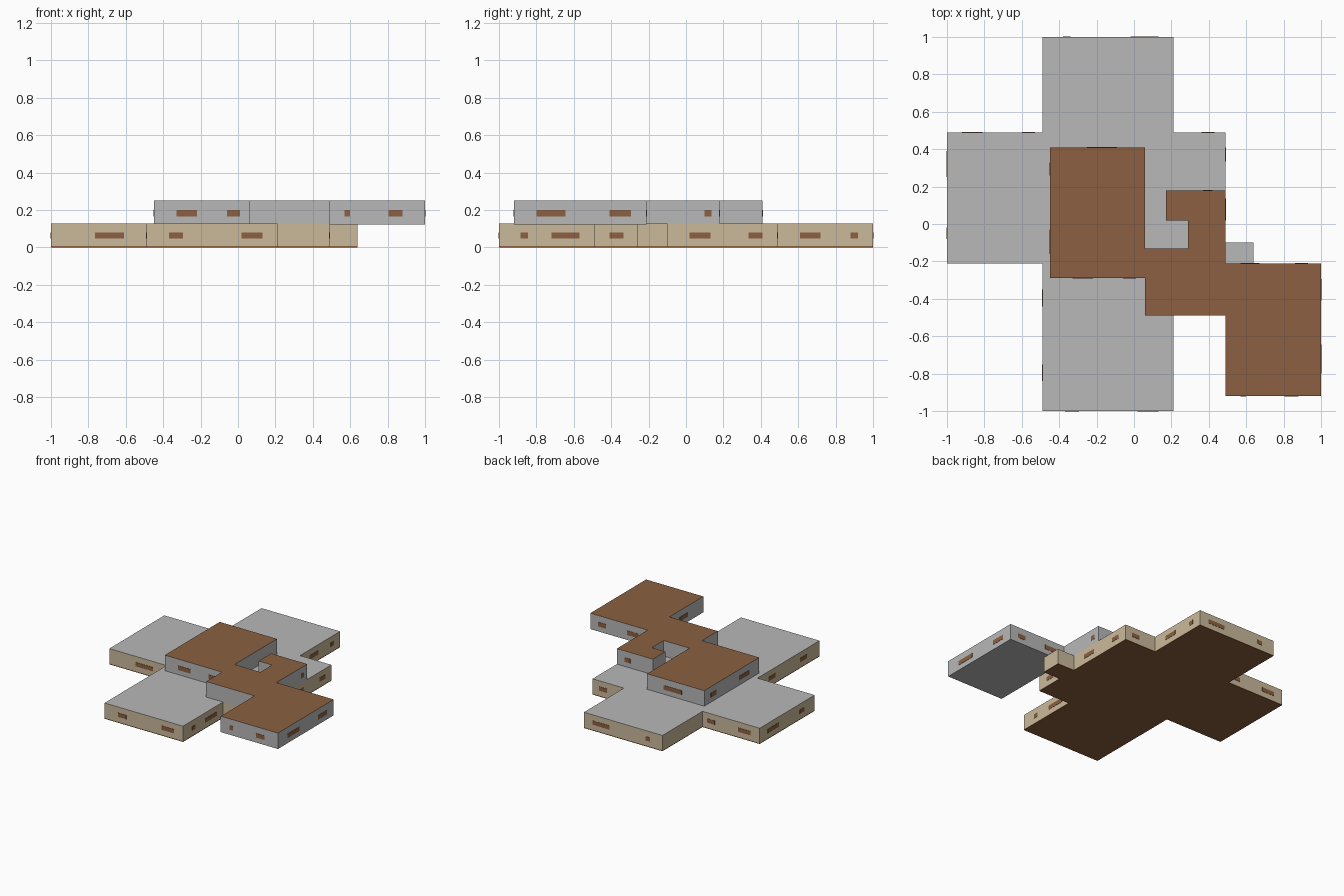
import bpy
import bmesh

cube = bpy.data.objects.get("Cube")
if cube:
    bpy.data.objects.remove(cube, do_unlink=True)


def material(name, rgb):
    mat = bpy.data.materials.new(name)
    mat.use_nodes = True
    mat.diffuse_color = (*rgb, 1)
    mat.node_tree.nodes["Principled BSDF"].inputs["Base Color"].default_value = (*rgb, 1)
    return mat


GREY = material("grey", (0.48, 0.48, 0.48))
BEIGE = material("beige", (0.59, 0.49, 0.33))
BROWN = material("brown", (0.26, 0.117, 0.053))


def finish(name, bm, mats):
    mesh = bpy.data.meshes.new(name)
    bm.to_mesh(mesh)
    bm.free()
    for mat in mats:
        mesh.materials.append(mat)
    obj = bpy.data.objects.new(name, mesh)
    bpy.context.collection.objects.link(obj)
    return obj


def storey(name, outline, z0, z1, wall, roof):
    """Extrude a footprint; upward faces take the roof colour."""
    bm = bmesh.new()
    base = bm.faces.new([bm.verts.new((x, y, z0)) for x, y in outline])
    top = bmesh.ops.extrude_face_region(bm, geom=[base], use_keep_orig=True)["geom"]
    for v in top:
        if isinstance(v, bmesh.types.BMVert):
            v.co.z = z1
    bmesh.ops.recalc_face_normals(bm, faces=bm.faces)
    for f in bm.faces:
        f.material_index = 1 if f.normal.z > 0.5 else 0
    return finish(name, bm, [wall, roof])


def windows(name, axis, wall, spans, z0, z1):
    """Thin plates on a wall; axis is the wall's normal, 0 for x and 1 for y."""
    bm = bmesh.new()
    for a, b in spans:
        size, mid = [b - a, b - a, z1 - z0], [(a + b) / 2, (a + b) / 2, (z0 + z1) / 2]
        size[axis], mid[axis] = 0.004, wall
        for v in bmesh.ops.create_cube(bm, size=1)["verts"]:
            v.co = [c * s + m for c, s, m in zip(v.co, size, mid)]
    finish(name, bm, [BROWN])


# Footprints
lower = [(-.49, -1), (.21, -1), (.21, -.49), (.49, -.49), (.49, -.26), (.64, -.26),
         (.64, -.1), (.49, -.1), (.49, .49), (.21, .49), (.21, 1), (-.49, 1),
         (-.49, .49), (-1, .49), (-1, -.21), (-.49, -.21)]
upper = [(-.45, -.29), (.06, -.29), (.06, -.49), (.49, -.49), (.49, -.92), (1, -.92),
         (1, -.21), (.49, -.21), (.49, .18), (.17, .18), (.17, .02), (.29, .02),
         (.29, -.13), (.06, -.13), (.06, .41), (-.45, .41)]

# Ground slab and the two storeys
storey("ground_slab", lower, 0, .007, BROWN, BROWN)
storey("lower_storey", lower, .007, .127, BEIGE, GREY)
storey("upper_storey", upper, .124, .252, GREY, BROWN)

# Lower windows
low = (.048, .081)
windows("front_arm_front_windows", 1, -1, [(-.37, -.295), (.02, .13)], *low)
windows("front_arm_left_windows", 0, .21, [(-.885, -.845), (-.72, -.57)], *low)
windows("front_arm_right_windows", 0, -.49, [(-.84, -.75), (-.44, -.35)], *low)
windows("centre_left_windows", 0, .49, [(-.41, -.335), (.02, .13), (.335, .41)], *low)
windows("centre_back_window", 1, .49, [(.36, .43)], *low)
windows("back_arm_left_windows", 0, .21, [(.61, .72), (.88, .92)], *low)
windows("back_arm_back_windows", 1, 1, [(-.38, -.34), (-.02, .13)], *low)
windows("side_arm_front_window", 1, -.21, [(-.765, -.61)], *low)
windows("side_arm_back_windows", 1, .49, [(-.92, -.81), (-.6, -.53)], *low)
windows("side_arm_end_windows", 0, -1, [(-.08, -.02), (.25, .39)], *low)

# Upper windows
high = (.165, .2)
windows("main_front_windows", 1, -.29, [(-.33, -.22), (-.06, .01)], *high)
windows("main_back_window", 1, .41, [(-.25, -.09)], *high)
windows("main_right_windows", 0, -.45, [(-.16, -.03), (.26, .33)], *high)
windows("link_left_window", 0, .49, [(.1, .135)], *high)
windows("link_back_window", 1, .18, [(.37, .42)], *high)
windows("wing_front_windows", 1, -.92, [(.57, .6), (.805, .88)], *high)
windows("wing_left_windows", 0, 1, [(-.8, -.645), (-.41, -.295)], *high)
windows("wing_back_windows", 1, -.21, [(.57, .67), (.86, .93)], *high)
windows("wing_right_window", 0, .49, [(-.72, -.62)], *high)
